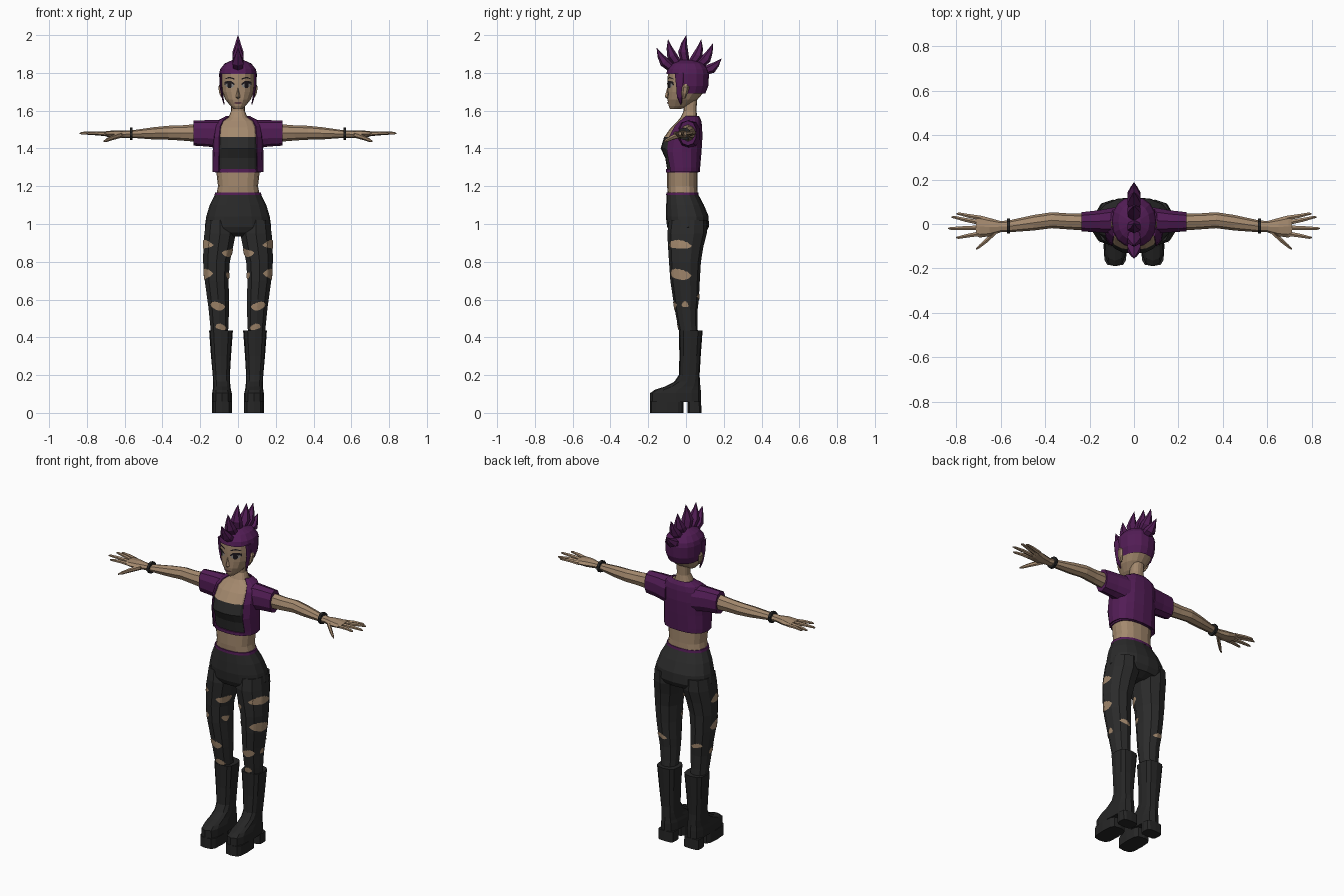
import bpy, bmesh, math
from mathutils import Vector
from mathutils.bvhtree import BVHTree


def material(name, rgb):
    m = bpy.data.materials.new(name)
    m.diffuse_color = (*rgb, 1)
    return m


SKIN = material("tan skin", (0.37, 0.25, 0.155))
PURPLE = material("purple", (0.085, 0.012, 0.092))
CHARCOAL = material("charcoal cloth", (0.024, 0.024, 0.024))
BLACK = material("black leather", (0.019, 0.019, 0.019))
INK = material("dark makeup", (0.012, 0.009, 0.012))
EYE = material("grey eye", (0.25, 0.24, 0.23))
LIP = material("plum lips", (0.12, 0.05, 0.06))


def finish(name, bm, mats, mirror):
    bmesh.ops.recalc_face_normals(bm, faces=bm.faces)
    me = bpy.data.meshes.new(name)
    bm.to_mesh(me)
    bm.free()
    for m in mats:
        me.materials.append(m)
    ob = bpy.data.objects.new(name, me)
    bpy.context.collection.objects.link(ob)
    if mirror:
        ob.modifiers.new("Mirror", 'MIRROR').use_mirror_merge = False
    return ob


def loft(name, secs, n, mats, p=1.0, skip=None, caps=True, rule=None, mirror=False):
    """Skin over sections (centre, side vector, front vector); p < 1 is boxier."""
    bm = bmesh.new()
    rings = []
    for c, u, v in secs:
        ring = []
        for k in range(n):
            a = 2 * math.pi * k / n
            s, t = math.sin(a), math.cos(a)
            s, t = [math.copysign(abs(q) ** p, q) if abs(q) > 1e-6 else 0 for q in (s, t)]
            ring.append(bm.verts.new(Vector(c) + Vector(u) * s + Vector(v) * t))
        rings.append(ring)
    for i in range(len(rings) - 1):
        for k in range(n):
            if skip and skip(i, k):
                continue
            j = (k + 1) % n
            f = bm.faces.new((rings[i][k], rings[i][j], rings[i + 1][j], rings[i + 1][k]))
            if rule:
                f.material_index = rule(f.calc_center_median())
    if caps:
        bm.faces.new(rings[0])
        bm.faces.new(rings[-1])
    return finish(name, bm, mats, mirror)


def zr(z, x0, x1, yf, yb):
    """Horizontal section from its extents."""
    return (((x0 + x1) / 2, (yf + yb) / 2, z), ((x1 - x0) / 2, 0, 0), (0, (yf - yb) / 2, 0))


def body(rows):
    return [zr(z, -w, w, yf, yb) for z, w, yf, yb in rows]


def xr(x, y, z, ry, rz):
    """Section across the arm."""
    return ((x, y, z), (0, ry, 0), (0, 0, rz))


def bvh(ob):
    return BVHTree.FromPolygons([v.co for v in ob.data.vertices],
                                [q.vertices[:] for q in ob.data.polygons])


def plate(name, tree, mat, cols, ray, off):
    """Thin strip laid on a surface; cols are (u, low, high)."""
    bm = bmesh.new()
    prev = None
    for u, lo, hi in cols:
        col = []
        for v in (lo, (lo + hi) / 2, hi):
            o, d = ray(u, v)
            hit = tree.ray_cast(o, d)[0]
            col.append(bm.verts.new(hit + d * off))
        if prev:
            for i in (0, 1):
                bm.faces.new((prev[i], col[i], col[i + 1], prev[i + 1]))
        prev = col
    return finish(name, bm, [mat], True)


# torso with bandeau top, neck
loft("torso", body([
    (1.14, .118, -.095, .062), (1.20, .106, -.100, .060), (1.27, .114, -.100, .060),
    (1.29, .117, -.100, .062), (1.35, .117, -.110, .066), (1.40, .117, -.134, .070),
    (1.46, .116, -.116, .072), (1.51, .110, -.080, .073), (1.545, .090, -.045, .068),
    (1.565, .050, -.028, .060), (1.60, .036, -.012, .055), (1.67, .036, -.015, .060)]),
    16, [SKIN, CHARCOAL], .8, rule=lambda c: int(1.285 < c.z < 1.46))

# cropped open jacket, its hem and sleeves
jacket = loft("jacket", body([
    (1.275, .135, -.106, .073), (1.30, .136, -.108, .075), (1.38, .134, -.126, .082),
    (1.46, .132, -.116, .087), (1.52, .124, -.078, .085), (1.55, .104, -.042, .080),
    (1.572, .062, -.010, .068)]), 16, [PURPLE], .8,
    skip=lambda i, k: k in (0, 1, 14, 15), caps=False)
sol = jacket.modifiers.new("Solidify", 'SOLIDIFY')
sol.thickness = .006
loft("jacket_hem", body([(1.272, .121, -.107, .066), (1.29, .122, -.107, .066)]),
     16, [PURPLE], .8)
loft("sleeve", [xr(.085, .016, 1.474, .062, .076), xr(.16, .012, 1.480, .052, .070),
                xr(.236, .010, 1.481, .045, .066)], 10, [PURPLE], .85, mirror=True)

# arms, hands, bracelets
loft("arm", [xr(.15, .010, 1.480, .038, .045), xr(.24, .010, 1.482, .038, .045),
             xr(.30, .012, 1.482, .036, .040), xr(.37, .017, 1.483, .036, .037),
             xr(.45, .006, 1.480, .035, .032), xr(.56, -.010, 1.476, .027, .020),
             xr(.60, -.012, 1.475, .025, .019), xr(.65, -.014, 1.475, .041, .021),
             xr(.695, -.011, 1.477, .050, .015), xr(.712, -.010, 1.478, .044, .010)],
     8, [SKIN], mirror=True)
fingers = [((.69, .027), (.80, .046)), ((.70, .007), (.823, .031)),
           ((.70, -.017), (.838, -.020)), ((.69, -.043), (.802, -.061))]
for i, (a, b) in enumerate(fingers):
    loft(f"finger_{i + 1}", [
        xr(a[0], a[1], 1.476, .012, .011),
        xr((a[0] + b[0]) / 2, (a[1] + b[1]) / 2, 1.481, .010, .010),
        xr(b[0] - .012, b[1], 1.481, .007, .007), xr(b[0], b[1], 1.480, .003, .003)],
        6, [SKIN], mirror=True)
loft("thumb", [xr(.615, -.025, 1.473, .018, .016), xr(.665, -.075, 1.457, .013, .013),
               xr(.695, -.100, 1.444, .010, .010), xr(.712, -.113, 1.437, .004, .004)],
     6, [SKIN], mirror=True)
loft("bracelet", [xr(.558, -.009, 1.477, .036, .033), xr(.573, -.009, 1.477, .036, .033)],
     10, [BLACK], mirror=True)

# trousers
loft("hips", body([
    (1.16, .120, -.102, .063), (1.10, .150, -.105, .095), (1.04, .168, -.107, .120),
    (.985, .176, -.100, .121), (.955, .160, -.085, .105), (.935, .060, -.050, .060)]),
    16, [CHARCOAL], .88)
loft("waistband", body([(1.153, .124, -.105, .067), (1.168, .121, -.104, .065)]),
     16, [PURPLE], .88)
leg = loft("leg", [zr(*r) for r in (
    (1.02, .02, .171, -.090, .110), (.95, .008, .182, -.099, .110),
    (.88, .022, .187, -.095, .092), (.80, .040, .188, -.090, .079),
    (.70, .047, .179, -.083, .073), (.60, .045, .165, -.068, .068),
    (.55, .045, .158, -.060, .062), (.47, .048, .150, -.045, .060),
    (.40, .052, .143, -.030, .065))], 10, [CHARCOAL], .9, mirror=True)

# ripped holes: (first angle, last angle, low, high), 0 faces front, 90 outward
tree = bvh(leg)


def leg_ray(a, z):
    return Vector((.11, 0, z)), Vector((math.sin(a), -math.cos(a), 0))


holes = [(12, 112, .865, .912), (15, 112, .705, .762), (-80, -15, .830, .872),
         (-75, -35, .715, .750), (-38, 36, .545, .590), (-60, 15, .437, .470),
         (65, 105, .555, .588), (145, 205, .600, .628)]
for h, (a0, a1, lo, hi) in enumerate(holes):
    cols = []
    for i in range(13):
        t = i / 12
        w = (hi - lo) / 2 * (math.sin(math.pi * t) ** .5 if 0 < t < 1 else .05)
        mid = (lo + hi) / 2 + .006 * math.sin(4 * t + h)
        jag = .004 * (i % 2)
        cols.append((math.radians(a0 + (a1 - a0) * t), mid - w, mid + max(w - jag, 0)))
    plate(f"ripped_hole_{h + 1}", tree, SKIN, cols, leg_ray, .003)

# platform boots
loft("boot", [zr(*r) for r in (
    (.058, .032, .137, -.190, .080), (.105, .033, .137, -.190, .080),
    (.122, .037, .134, -.165, .078), (.140, .040, .132, -.110, .076),
    (.165, .042, .132, -.062, .074), (.20, .043, .134, -.038, .072),
    (.30, .037, .143, -.035, .078), (.435, .027, .153, -.038, .088))],
    12, [BLACK], .7, mirror=True)
loft("boot_sole", [zr(0, .032, .137, -.190, -.014), zr(.06, .032, .137, -.190, -.014)],
     12, [BLACK], .55, mirror=True)
loft("boot_heel", [zr(0, .034, .135, .008, .082), zr(.06, .034, .135, .008, .080)],
     12, [BLACK], .5, mirror=True)

# head
head = loft("head", body([
    (1.608, .020, -.084, -.030), (1.625, .040, -.092, .020), (1.66, .068, -.098, .062),
    (1.70, .085, -.098, .096), (1.75, .091, -.098, .114), (1.80, .090, -.096, .114),
    (1.84, .068, -.070, .090), (1.86, .030, -.030, .040)]), 16, [SKIN], .9)
loft("nose", body([(1.662, .006, -.098, -.085), (1.672, .012, -.112, -.085),
                   (1.69, .008, -.108, -.085), (1.725, .004, -.098, -.085)]), 4, [SKIN])
loft("ear", [zr(*r) for r in ((1.665, .076, .086, -.022, -.004),
                              (1.69, .080, .100, -.024, .008),
                              (1.725, .084, .106, -.022, .018),
                              (1.74, .086, .098, -.014, .010))], 6, [SKIN], mirror=True)

# painted face
tree = bvh(head)


def face_ray(x, z):
    return Vector((x, -1, z)), Vector((0, 1, 0))


plate("eye", tree, EYE, [(.022, 1.728, 1.738), (.034, 1.720, 1.748), (.052, 1.720, 1.750),
                         (.066, 1.732, 1.744)], face_ray, -.003)
plate("iris", tree, INK, [(.034, 1.726, 1.746), (.040, 1.719, 1.750), (.050, 1.719, 1.750),
                          (.056, 1.726, 1.748)], face_ray, -.005)
plate("eyelash", tree, INK, [(.018, 1.734, 1.742), (.034, 1.744, 1.756), (.054, 1.745, 1.758),
                             (.072, 1.734, 1.752)], face_ray, -.006)
plate("eyebrow", tree, INK, [(.018, 1.764, 1.770), (.045, 1.772, 1.780),
                             (.070, 1.766, 1.769)], face_ray, -.004)
plate("lips", tree, LIP, [(0, 1.634, 1.645), (.010, 1.635, 1.647),
                          (.022, 1.640, 1.642)], face_ray, -.004)

# short hair cap and sideburns
loft("hair_cap", body([
    (1.69, .084, -.085, .102), (1.73, .097, -.100, .118), (1.795, .100, -.104, .122),
    (1.82, .094, -.098, .116), (1.85, .070, -.072, .092), (1.868, .030, -.030, .040)]),
    16, [PURPLE], .9, caps=False,
    skip=lambda i, k: (i == 0 and (k < 4 or k > 11)) or (i == 1 and (k < 3 or k > 12)))
loft("hair_crown", body([(1.85, .068, -.070, .090), (1.868, .030, -.030, .040)]),
     16, [PURPLE], .9)
loft("sideburn", [zr(*r) for r in ((1.632, .070, .076, -.030, -.024),
                                   (1.67, .076, .088, -.048, -.018),
                                   (1.73, .084, .099, -.052, -.012),
                                   (1.80, .084, .100, -.060, -.005))],
     6, [PURPLE], mirror=True)

# mohawk spikes: base (y, z), tip (y, z)
spikes = [((-.075, 1.825), (-.155, 1.932)), ((-.045, 1.85), (-.095, 1.976)),
          ((-.005, 1.86), (.002, 2.0)), ((.035, 1.855), (.080, 1.976)),
          ((.070, 1.84), (.142, 1.955)), ((.095, 1.81), (.187, 1.875))]
for i, (b, t) in enumerate(spikes):
    base, tip = Vector((0, *b)), Vector((0, *t))
    d = tip - base
    side = Vector((0, d.z, -d.y)).normalized()
    bend = side * (.012 if b[0] > 0 else -.012)
    loft(f"mohawk_spike_{i + 1}", [
        (base, (.028, 0, 0), side * .024), (base + d * .35 + bend, (.034, 0, 0), side * .027),
        (base + d * .7 + bend * .8, (.016, 0, 0), side * .015),
        (tip, (.001, 0, 0), side * .001)], 6, [PURPLE])
